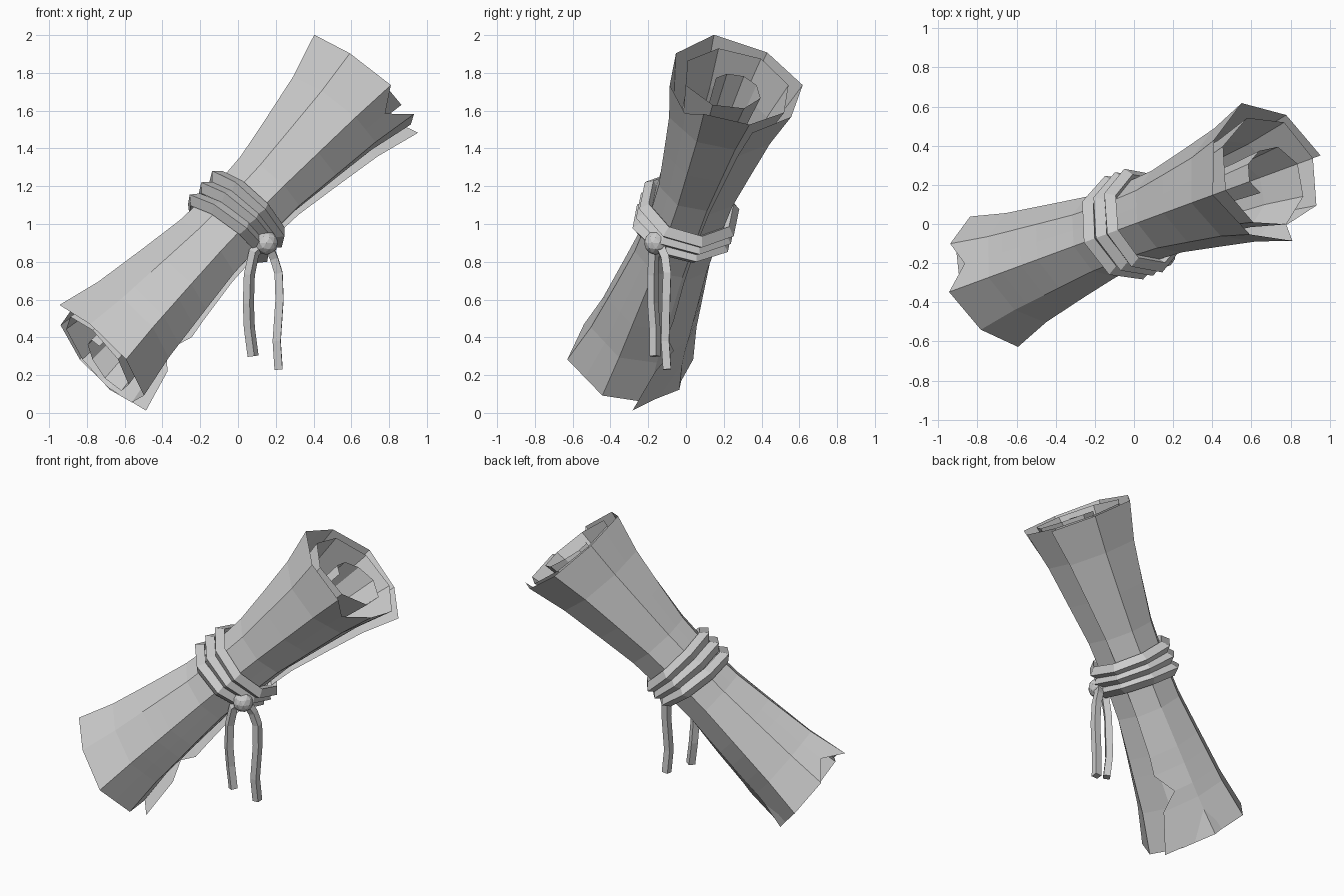
import bpy, bmesh, math
from mathutils import Vector, Matrix

if "Cube" in bpy.data.objects:
    bpy.data.objects.remove(bpy.data.objects["Cube"])

# Tilted frame of the scroll: A along the roll, U upward, V toward the front
O = Vector((0, 0, 1.03))
A = Vector((.68, .25, .70)).normalized()
V = A.cross(Vector((0, 0, 1))).normalized()
U = V.cross(A).normalized()


def place(ax, ang, r):
    return O + A * ax + U * (r * math.cos(ang)) + V * (r * math.sin(ang))


def lerp_table(x, table):
    for (x0, y0), (x1, y1) in zip(table, table[1:]):
        if x <= x1:
            return y0 + (y1 - y0) * (x - x0) / (x1 - x0)
    return table[-1][1]


# Rolled sheet: an eight-sided spiral, pinched in the middle
TOP, BOTTOM = 1.015, -1.075
PROFILE = [(0, .21), (.25, .222), (.5, .262), (.77, .307), (1, .37)]
UPPER = [.38, .36, .39, .37, .40, .36, .36, .33]
LOWER = [.36, .27, .325, .325, .37, .335, .385, .345]
GAP = [(0, 0), (1, .05), (1.5, .07), (1.75, .10), (2.25, .24), (2.7, .27)]
SEAM = {BOTTOM: -.35, -.83: -.1, -.74: .4, -.61: -.05}   # torn outer edge
NOTCH = {(6.5, TOP): .90, (3.5, BOTTOM): -.98}           # torn ends


def sheet_point(col, ax):
    if col != int(col) and col > 0:
        k = math.floor(col)
        return sheet_point(k, ax).lerp(sheet_point(k + 1, ax), col - k)
    s = ax / TOP if ax > 0 else ax / BOTTOM
    r = lerp_table(s, PROFILE)
    if col < 8:
        end = (UPPER if ax > 0 else LOWER)[max(0, int(col))]
        r *= 1 + (end / .37 - 1) * s
    else:
        r -= .02 * col / 8 * (1 - s) + lerp_table(col / 8, GAP) * s
        if ax < 0:
            r -= .035 * s * max(0, 2 - col / 8)
    ang = math.radians(180 + 45 * col)
    return place(ax - .03 * ax * math.cos(ang), ang, r)


rings = [BOTTOM, -.83, -.74, -.61, -.5, -.25, 0, .25, .5, .77, TOP]
cols = sorted(list(range(22)) + [3.5, 6.5])
bm = bmesh.new()
grid = []
for c in cols:
    column = []
    for ax in rings:
        cc = SEAM.get(ax, 0) if c == 0 else c
        column.append(bm.verts.new(sheet_point(cc, NOTCH.get((c, ax), ax))))
    grid.append(column)
for a, b in zip(grid, grid[1:]):
    for j in range(len(rings) - 1):
        bm.faces.new((a[j], a[j + 1], b[j + 1], b[j]))
# make the outside face outward
bm.faces.ensure_lookup_table()
f = bm.faces[5]
f.normal_update()
mid = f.calc_center_median() - O
if f.normal.dot(mid - A * mid.dot(A)) < 0:
    bmesh.ops.reverse_faces(bm, faces=bm.faces[:])
me = bpy.data.meshes.new("rolled_sheet")
bm.to_mesh(me)
bm.free()
bpy.context.collection.objects.link(bpy.data.objects.new("rolled_sheet", me))

# Three cord loops round the waist
frame = Matrix((U, V, A)).transposed().to_4x4()
for i, (ax, lean) in enumerate([(-.075, .12), (0, .06), (.07, 0)]):
    bpy.ops.mesh.primitive_torus_add(major_segments=8, minor_segments=4,
                                     major_radius=.24, minor_radius=.042)
    ob = bpy.context.object
    ob.name = f"cord_loop_{i + 1}"
    ob.matrix_world = (Matrix.Translation(O + A * ax) @ frame
                       @ Matrix.Rotation(lean, 4, 'Y'))

# Knot
bpy.ops.mesh.primitive_ico_sphere_add(subdivisions=2, radius=.063,
                                      location=(.15, -.16, .90))
bpy.context.object.name = "knot"


# Hanging cord ends
def cord(name, pts):
    cu = bpy.data.curves.new(name, 'CURVE')
    cu.dimensions = '3D'
    cu.bevel_depth = .03
    cu.bevel_resolution = 0
    cu.use_fill_caps = True
    sp = cu.splines.new('POLY')
    sp.points.add(len(pts) - 1)
    for p, co in zip(sp.points, pts):
        p.co = (*co, 1)
    ob = bpy.data.objects.new(name, cu)
    bpy.context.collection.objects.link(ob)
    bpy.ops.object.select_all(action='DESELECT')
    ob.select_set(True)
    bpy.context.view_layer.objects.active = ob
    bpy.ops.object.convert(target='MESH')
    bpy.ops.object.shade_flat()


cord("cord_end_left", [(.13, -.16, .89), (.085, -.17, .85), (.06, -.175, .73),
                       (.055, -.175, .58), (.06, -.165, .45), (.08, -.165, .30)])
cord("cord_end_right", [(.16, -.14, .89), (.19, -.11, .82), (.215, -.10, .74),
                        (.22, -.105, .60), (.205, -.11, .38), (.215, -.10, .23)])
